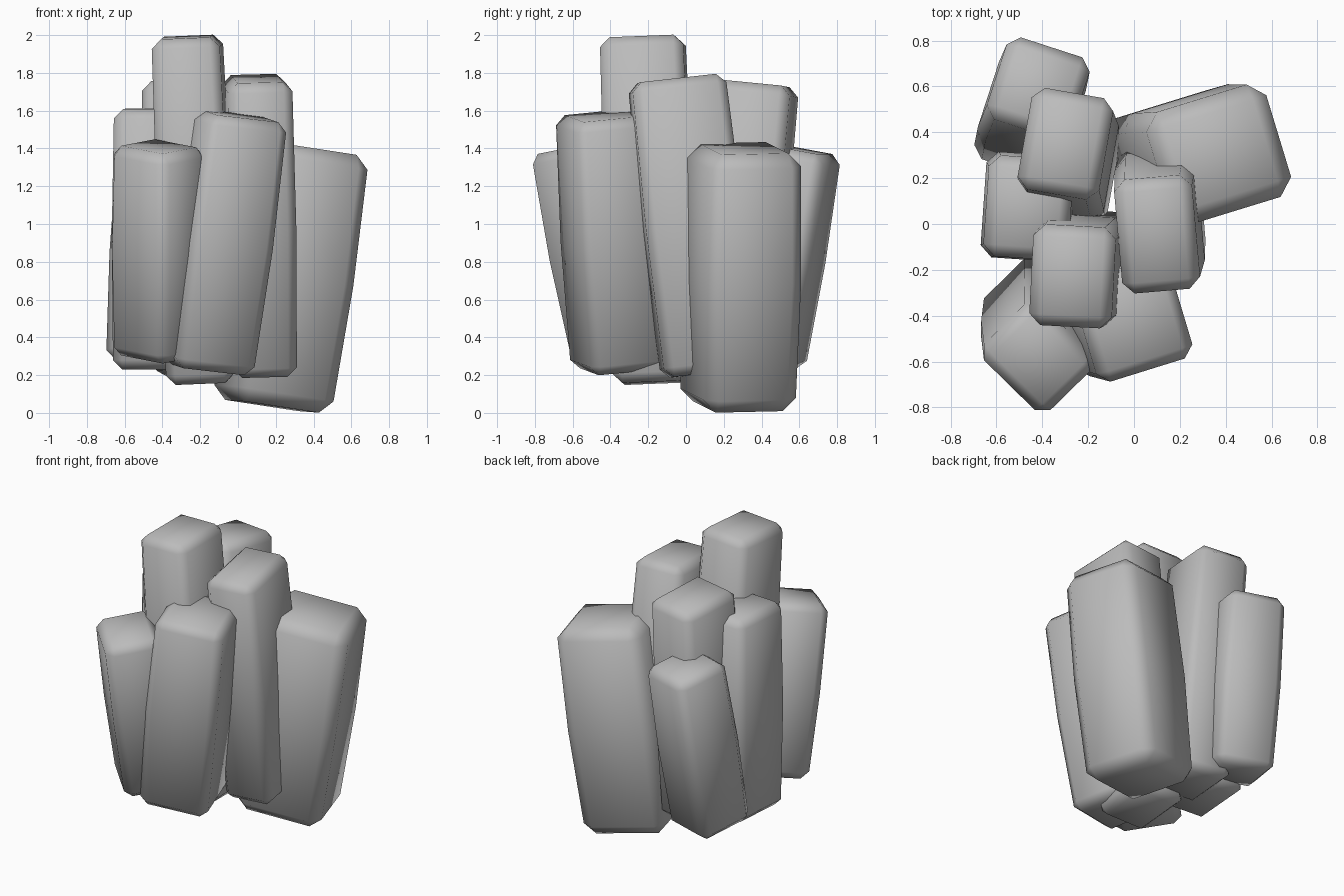
import bpy
import bmesh
from math import radians
from mathutils import Matrix, Vector

default = bpy.data.objects.get("Cube")
if default:
    bpy.data.objects.remove(default, do_unlink=True)

STONE_COLOR = (0.5, 0.5, 0.5, 1.0)
stone = bpy.data.materials.new("grey_stone")
stone.use_nodes = True
stone.diffuse_color = STONE_COLOR
bsdf = next(n for n in stone.node_tree.nodes if n.type == "BSDF_PRINCIPLED")
bsdf.inputs["Base Color"].default_value = STONE_COLOR
bsdf.inputs["Roughness"].default_value = 0.8


def column(name, bottom, top, width, depth, twist, bevel=0.05):
    """Leaning stone block with a slightly swollen waist and chamfered edges."""
    bottom, top = Vector(bottom), Vector(top)
    axis = top - bottom
    bm = bmesh.new()
    bmesh.ops.create_cube(bm, size=1)
    bmesh.ops.scale(bm, vec=(width, depth, axis.length), verts=bm.verts)

    # Waist loop, wider than the ends
    bmesh.ops.bisect_plane(bm, geom=bm.verts[:] + bm.edges[:] + bm.faces[:],
                           plane_co=(0, 0, 0), plane_no=(0, 0, 1))
    waist = [v for v in bm.verts if abs(v.co.z) < 0.01]
    bmesh.ops.scale(bm, vec=(1.05, 1.05, 1), verts=waist)

    # Chamfer all edges except the waist loop
    edges = [e for e in bm.edges if not all(v in waist for v in e.verts)]
    bmesh.ops.bevel(bm, geom=edges, offset=bevel, segments=1,
                    affect="EDGES", clamp_overlap=True)
    bmesh.ops.recalc_face_normals(bm, faces=bm.faces)

    lean = Vector((0, 0, 1)).rotation_difference(axis).to_matrix().to_4x4()
    spin = Matrix.Rotation(radians(twist), 4, "Z")
    bm.transform(Matrix.Translation((bottom + top) / 2) @ lean @ spin)

    mesh = bpy.data.meshes.new(name)
    bm.to_mesh(mesh)
    bm.free()
    mesh.materials.append(stone)
    obj = bpy.data.objects.new(name, mesh)
    bpy.context.collection.objects.link(obj)
    bpy.ops.object.select_all(action="DESELECT")
    obj.select_set(True)
    bpy.context.view_layer.objects.active = obj
    bpy.ops.object.shade_smooth_by_angle(angle=radians(65))
    return obj


# Inner columns
column("tallest_column", (-0.19, -0.16, 0.16), (-0.27, -0.23, 1.99), 0.36, 0.44, -3)
column("back_inner_column", (-0.27, 0.20, 0.21), (-0.30, 0.355, 1.745), 0.36, 0.45, -10)
column("left_inner_column", (0.125, 0.125, 0.21), (0.10, -0.05, 1.77), 0.34, 0.50, 5)
column("right_inner_column", (-0.465, 0.08, 0.23), (-0.46, 0.07, 1.61), 0.37, 0.44, -4)

# Outer columns, leaning outwards
column("large_left_column", (0.18, 0.275, 0.035), (0.38, 0.305, 1.40), 0.55, 0.51, 17, 0.07)
column("back_right_column", (-0.475, 0.41, 0.26), (-0.415, 0.60, 1.395), 0.38, 0.38, -18)
column("front_right_column", (-0.42, -0.37, 0.30), (-0.42, -0.59, 1.41), 0.35, 0.41, 45)
column("front_column", (-0.18, -0.34, 0.235), (0.0, -0.42, 1.575), 0.44, 0.46, 17)
